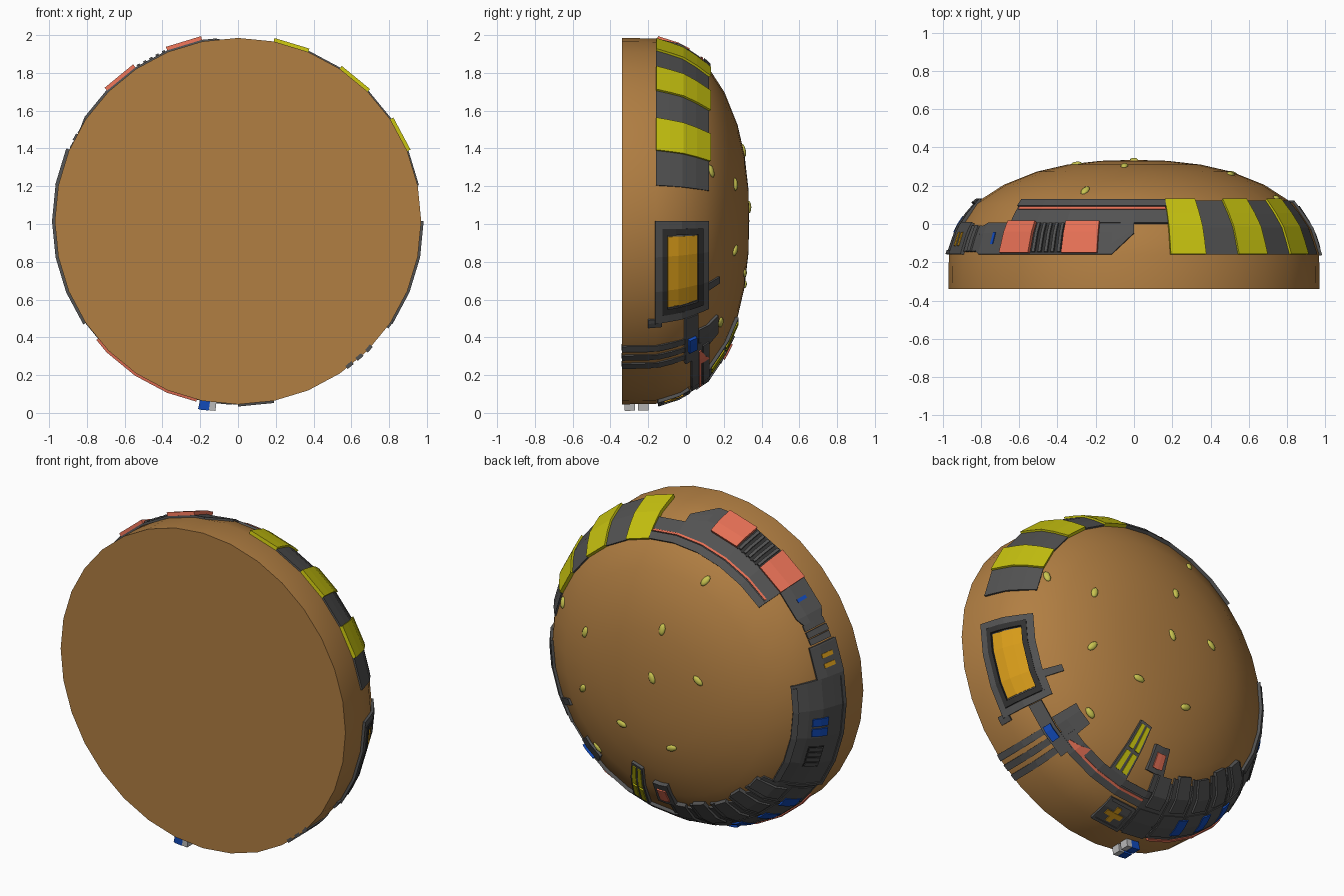
import bpy, bmesh
from math import sin, cos, radians, degrees, ceil, floor, pi, sqrt
from mathutils import Vector, Matrix

if "Cube" in bpy.data.objects:
    bpy.data.objects.remove(bpy.data.objects["Cube"])

CZ, SEG = 1.015, 32
STEP = 360 / SEG
PROFILE = [(.97, -.34), (.967, -.16), (.925, -.03), (.835, .105), (.68, .205),
           (.51, .273), (.35, .31), (.175, .33), (0, .335)]

def material(name, r, g, b):
    m = bpy.data.materials.new(name)
    m.diffuse_color = (r, g, b, 1)
    m.use_nodes = True
    m.node_tree.nodes["Principled BSDF"].inputs["Base Color"].default_value = m.diffuse_color
    return m

BUN = material("bun_brown", .44, .21, .055)
GREY = material("panel_grey", .085, .085, .085)
DARK = material("dark_grey", .03, .03, .03)
YEL = material("yellow", .58, .55, .005)
SEED = material("seed_yellow", .58, .55, .08)
RED = material("coral_red", .78, .16, .09)
BLUE = material("blue", .006, .07, .5)
ORANGE = material("orange", .68, .33, .01)
PALE = material("pale_grey", .5, .5, .5)

def finish(name, bm, mat):
    bmesh.ops.recalc_face_normals(bm, faces=bm.faces)
    me = bpy.data.meshes.new(name)
    bm.to_mesh(me)
    bm.free()
    me.materials.append(mat)
    ob = bpy.data.objects.new(name, me)
    bpy.context.collection.objects.link(ob)
    return ob

def radius(y):
    for (r0, y0), (r1, y1) in zip(PROFILE, PROFILE[1:]):
        if y <= y1:
            return r0 + (r1 - r0) * (y - y0) / (y1 - y0)
    return 0

def depth(r):
    for (r0, y0), (r1, y1) in zip(PROFILE, PROFILE[1:]):
        if r >= r1:
            return y0 + (y1 - y0) * (r - r0) / (r1 - r0)

def surf(a, y, h):
    """Point at height h above the faceted dome, at angle a and depth y."""
    y = max(y, -.34)
    local = radians(a % STEP - STEP / 2)
    r = radius(y) * cos(pi / SEG) / cos(local)
    ya, yb = max(y - .03, -.34), min(y + .03, .325)
    n = Vector((yb - ya, radius(ya) - radius(yb))).normalized()
    r, y = r + h * n.x, y + h * n.y
    return Vector((r * cos(radians(a)), y, CZ + r * sin(radians(a))))

def slab(name, a0, a1, y0, y1, h, mat, y0b=None, y1b=None):
    """Curved plate from a0 to a1; y0b/y1b are the depths at the a1 end."""
    y0b = y0 if y0b is None else y0b
    y1b = y1 if y1b is None else y1b
    cols = [a0] + [k * STEP for k in range(ceil(a0 / STEP), floor(a1 / STEP) + 1)
                   if a0 + .2 < k * STEP < a1 - .2] + [a1]
    n = max(1, ceil(max(y1 - y0, y1b - y0b) / .07))
    bm = bmesh.new()
    layers = []
    for hh in (-.012, h):
        grid = []
        for a in cols:
            t = (a - a0) / (a1 - a0)
            lo, hi = y0 + (y0b - y0) * t, y1 + (y1b - y1) * t
            grid.append([bm.verts.new(surf(a, lo + (hi - lo) * j / n, hh)) for j in range(n + 1)])
        layers.append(grid)
        for c0, c1 in zip(grid, grid[1:]):
            for j in range(n):
                bm.faces.new((c0[j], c0[j + 1], c1[j + 1], c1[j]))
    rims = [[c[0] for c in g] + g[-1][1:] + [c[-1] for c in reversed(g[:-1])] + g[0][-2:0:-1]
            for g in layers]
    m = len(rims[0])
    for i in range(m):
        k = (i + 1) % m
        bm.faces.new((rims[0][i], rims[0][k], rims[1][k], rims[1][i]))
    return finish(name, bm, mat)

def frame(name, a0, a1, y0, y1, wa, wy, h, mat):
    slab(name + "_low", a0, a0 + wa, y0, y1, h, mat)
    slab(name + "_high", a1 - wa, a1, y0, y1, h, mat)
    slab(name + "_front", a0 + wa, a1 - wa, y0, y0 + wy, h, mat)
    slab(name + "_back", a0 + wa, a1 - wa, y1 - wy, y1, h, mat)

# Bun dome
bm = bmesh.new()
rings = [[bm.verts.new((r * cos(2 * pi * i / SEG), y, CZ + r * sin(2 * pi * i / SEG)))
          for i in range(SEG)] for r, y in PROFILE[:-1]]
tip = bm.verts.new((0, PROFILE[-1][1], CZ))
bm.faces.new(rings[0])
for i in range(SEG):
    k = (i + 1) % SEG
    for p, q in zip(rings, rings[1:]):
        bm.faces.new((p[i], p[k], q[k], q[i]))
    bm.faces.new((rings[-1][i], rings[-1][k], tip))
bun = finish("bun", bm, BUN)
bpy.context.view_layer.objects.active = bun
bun.select_set(True)
bpy.ops.object.shade_smooth_by_angle(angle=radians(35))

# Seeds
for i, (x, z) in enumerate([(-.255, 1.696), (-.05, 1.39), (0, 1.09), (-.3, 1.145), (.222, .74),
                            (-.117, .68), (.52, .86), (.505, 1.21), (.745, 1.28), (.473, .48)]):
    r = sqrt(x * x + (z - CZ) ** 2)
    y = depth(r)
    slope = (depth(r - .04) - depth(r + .04)) / .08 if r > .05 else 0
    nrm = Vector((slope * x / max(r, .01), 1, slope * (z - CZ) / max(r, .01))).normalized()
    bm = bmesh.new()
    bmesh.ops.create_uvsphere(bm, u_segments=10, v_segments=6, radius=1)
    rot = nrm.to_track_quat('Z', 'Y').to_matrix().to_4x4() @ Matrix.Rotation(i * .5 - .6, 4, 'Z')
    bm.transform(Matrix.Translation((x, y, z)) @ rot @ Matrix.Diagonal((.02, .036, .013, 1)))
    for f in bm.faces:
        f.smooth = True
    finish(f"seed_{i}", bm, SEED)

# Hazard band
for k in range(1, 7):
    yellow = k % 2 == 0
    slab(f"hazard_stripe_{k}", k * STEP, (k + 1) * STEP, -.16, .115, .022 if yellow else .01, YEL if yellow else GREY)

# Top strip with red trim, and the plate carrying the red blocks
slab("top_strip", 78.75, 135, 0, .115, .012, GREY)
slab("top_strip_ridge", 78.75, 135, .085, .115, .02, GREY)
slab("top_red_trim", 79, 134, .07, .08, .017, RED)
slab("top_plate_slope", 90, 97, -.05, .01, .012, GREY, -.16)
slab("top_plate", 97, 135, -.16, .01, .012, GREY)
for i, a in enumerate((101.25, 123.75)):
    slab(f"red_block_{i}", a, a + STEP, -.155, 0, .034, RED)
slab("vent_bed", 112.5, 123.75, -.155, 0, .014, DARK)
for i in range(5):
    slab(f"vent_bar_{i}", 113.2 + i * 2.2, 114.2 + i * 2.2, -.15, -.005, .024, GREY)

# Linked segments down the left side
slab("link_wide", 135, 146, -.16, 0, .016, GREY)
slab("link_blue_slit", 140, 141.2, -.11, -.05, .02, BLUE)
slab("link_taper_in", 146, 149, -.16, 0, .014, GREY, -.14, -.02)
for i in range(3):
    slab(f"link_neck_{i}", 149 + i * 2.6, 151.2 + i * 2.6, -.145, -.015, .012 + .006 * (i % 2), GREY)
slab("link_block", 157, 168.75, -.16, 0, .02, GREY)
for i in range(2):
    slab(f"orange_slit_{i}", 160.5 + i * 3.5, 162 + i * 3.5, -.12, -.05, .024, ORANGE)

# Large left panel with screens and vent
slab("left_panel", 168.75, 213.75, -.16, .12, .012, GREY)
frame("left_panel_rim", 168.75, 213.75, -.16, .12, 1.2, .02, .018, GREY)
for i in range(2):
    slab(f"left_screen_{i}", 183.5 + i * 4, 186.5 + i * 4, -.05, .03, .02, BLUE)
slab("left_vent_bed", 195, 204, -.05, .03, .015, DARK)
for i in range(4):
    slab(f"left_vent_bar_{i}", 195.5 + i * 2.2, 196.7 + i * 2.2, -.045, .025, .02, GREY)

# Lower left armour fan
for i in range(5):
    a = 213.75 + i * STEP
    slab(f"fan_plate_{i}", a, a + STEP - .5, -.14, .15, .012, GREY, -.14, .17)
    slab(f"fan_rib_{i}", a + 2, a + 8.5, .04, .165 + .012 * (i % 2), .024, GREY)
    slab(f"fan_lower_{i}", a + 1, a + 10, -.12, .02, .017, GREY)
for i, a in enumerate((221.5, 233, 245)):
    slab(f"fan_screen_{i}", a, a + 4.5, -.1, 0, .021, BLUE)
slab("fan_red_trim", 220, 257, -.155, -.14, .018, RED)
slab("fan_step", 259, 268, -.15, -.06, .012, GREY)

# Twin lamps at the bottom
for i, y in enumerate((-.325, -.255)):
    slab(f"lamp_body_{i}", 258, 261.2, y, y + .055, .048, BLUE)
    slab(f"lamp_cap_{i}", 261.2, 263.2, y, y + .055, .046, PALE)

# Plus badge
slab("plus_plate", 270, 281.25, -.15, .01, .012, GREY)
frame("plus_rim", 270, 281.25, -.15, .01, 1, .016, .018, GREY)
slab("plus_bar_across", 272.3, 279, -.085, -.055, .018, ORANGE)
slab("plus_bar_along", 274.7, 276.6, -.12, -.02, .018, ORANGE)

# Small red hatch and yellow slatted strip on the dome
slab("hatch", 265.5, 274.5, .165, .235, .025, GREY)
slab("hatch_window", 267.5, 272.5, .18, .22, .03, RED)
slab("slat_strip", 281, 289, .11, .262, .018, GREY)
for i in range(2):
    for j in range(2):
        slab(f"yellow_slat_{i}_{j}", 282 + i * 3.6, 284.3 + i * 3.6, .12 + j * .075, .185 + j * .07, .024, YEL)

# Lower right connector
slab("lower_strip", 268, 312, .025, .11, .014, GREY)
slab("lower_strip_trim", 270, 308, .06, .072, .02, RED)
slab("lower_strip_ridge", 268, 310, .08, .11, .02, GREY)
slab("connector", 305, 326, -.01, .055, .018, GREY)
slab("connector_blue", 311, 317, 0, .04, .036, BLUE)
slab("connector_side", 308, 318.5, .06, .16, .014, GREY)
slab("connector_red", 300, 308, .06, .11, .022, RED, .06, .07)
for i in range(3):
    slab(f"side_slat_{i}", 306.6 + i * 4, 309 + i * 4, -.34, -.01, .008, GREY)

# Right screen
slab("screen_bed", 326.25, 360, -.16, .11, .006, GREY)
frame("screen_frame", 326.25, 360, -.165, .11, 2.6, .035, .016, GREY)
frame("screen_bezel", 329, 357.5, -.13, .08, 2, .025, .022, DARK)
slab("screen_glass", 331.5, 355, -.1, .065, .012, ORANGE)
slab("screen_tab_upper", 333.5, 336.5, .1, .17, .012, GREY)
slab("screen_tab_lower", 324.5, 327.5, -.2, -.13, .012, GREY)
